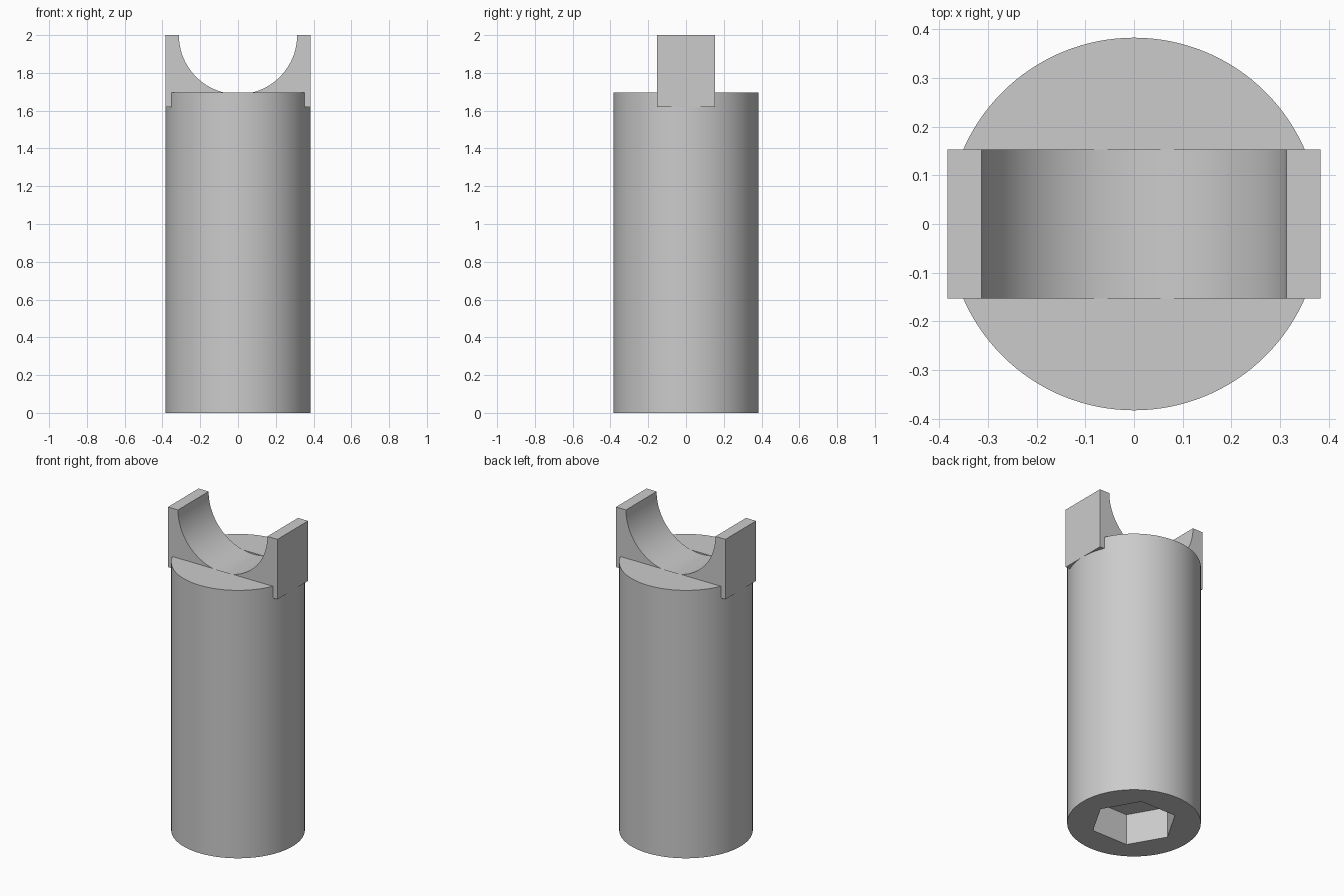
import bpy, bmesh, math
from mathutils import Matrix

cube = bpy.data.objects.get("Cube")
if cube:
    bpy.data.objects.remove(cube, do_unlink=True)

RADIUS, BODY_TOP, HEIGHT = 0.383, 1.695, 2.0
HALF_DEPTH, SADDLE_BASE, CRADLE_R = 0.153, 1.62, 0.313

grey = bpy.data.materials.new("plain grey")
grey.use_nodes = True
GREY = (0.6, 0.6, 0.6, 1)
grey.diffuse_color = GREY
grey.node_tree.nodes["Principled BSDF"].inputs["Base Color"].default_value = GREY


def ring(radius, sides):
    return [(radius * math.cos(math.tau * i / sides),
             radius * math.sin(math.tau * i / sides)) for i in range(sides)]


def prism(name, outline, start, end, matrix=Matrix()):
    """Extrude a flat outline from start to end along local z."""
    bm = bmesh.new()
    face = bm.faces.new([bm.verts.new((x, y, start)) for x, y in outline])
    top = bmesh.ops.extrude_face_region(bm, geom=[face])["geom"]
    moved = [v for v in top if isinstance(v, bmesh.types.BMVert)]
    bmesh.ops.translate(bm, verts=moved, vec=(0, 0, end - start))
    bmesh.ops.recalc_face_normals(bm, faces=bm.faces)
    bm.transform(matrix)
    mesh = bpy.data.meshes.new(name)
    bm.to_mesh(mesh)
    bm.free()
    mesh.materials.append(grey)
    obj = bpy.data.objects.new(name, mesh)
    bpy.context.collection.objects.link(obj)
    return obj


def cut(obj, cutter):
    mod = obj.modifiers.new(cutter.name, 'BOOLEAN')
    mod.operation, mod.solver, mod.object = 'DIFFERENCE', 'EXACT', cutter
    bpy.context.view_layer.objects.active = obj
    bpy.ops.object.modifier_apply(modifier=mod.name)
    bpy.data.objects.remove(cutter, do_unlink=True)


# Round body with a slot for the saddle and a hex socket underneath
body = prism("body", ring(RADIUS, 128), 0, BODY_TOP)
w, d = 0.5, HALF_DEPTH
cut(body, prism("slot_cutter", [(-w, -d), (w, -d), (w, d), (-w, d)],
                SADDLE_BASE, HEIGHT))
cut(body, prism("socket_cutter", ring(0.25, 6), -0.1, 0.197))

# Saddle block with a half-round cradle, extruded front to back
steps = 64
arc = [(CRADLE_R * math.cos(math.pi * i / steps),
        HEIGHT - CRADLE_R * math.sin(math.pi * i / steps))
       for i in range(steps + 1)]
outline = [(-RADIUS, HEIGHT), (-RADIUS, SADDLE_BASE),
           (RADIUS, SADDLE_BASE), (RADIUS, HEIGHT)] + arc
saddle = prism("saddle", outline, -HALF_DEPTH, HALF_DEPTH,
               Matrix.Rotation(math.pi / 2, 4, 'X'))

# Smooth the round walls and keep the edges sharp
bpy.ops.object.select_all(action='DESELECT')
for obj in (body, saddle):
    obj.select_set(True)
bpy.context.view_layer.objects.active = body
bpy.ops.object.shade_smooth_by_angle(angle=math.radians(30))
